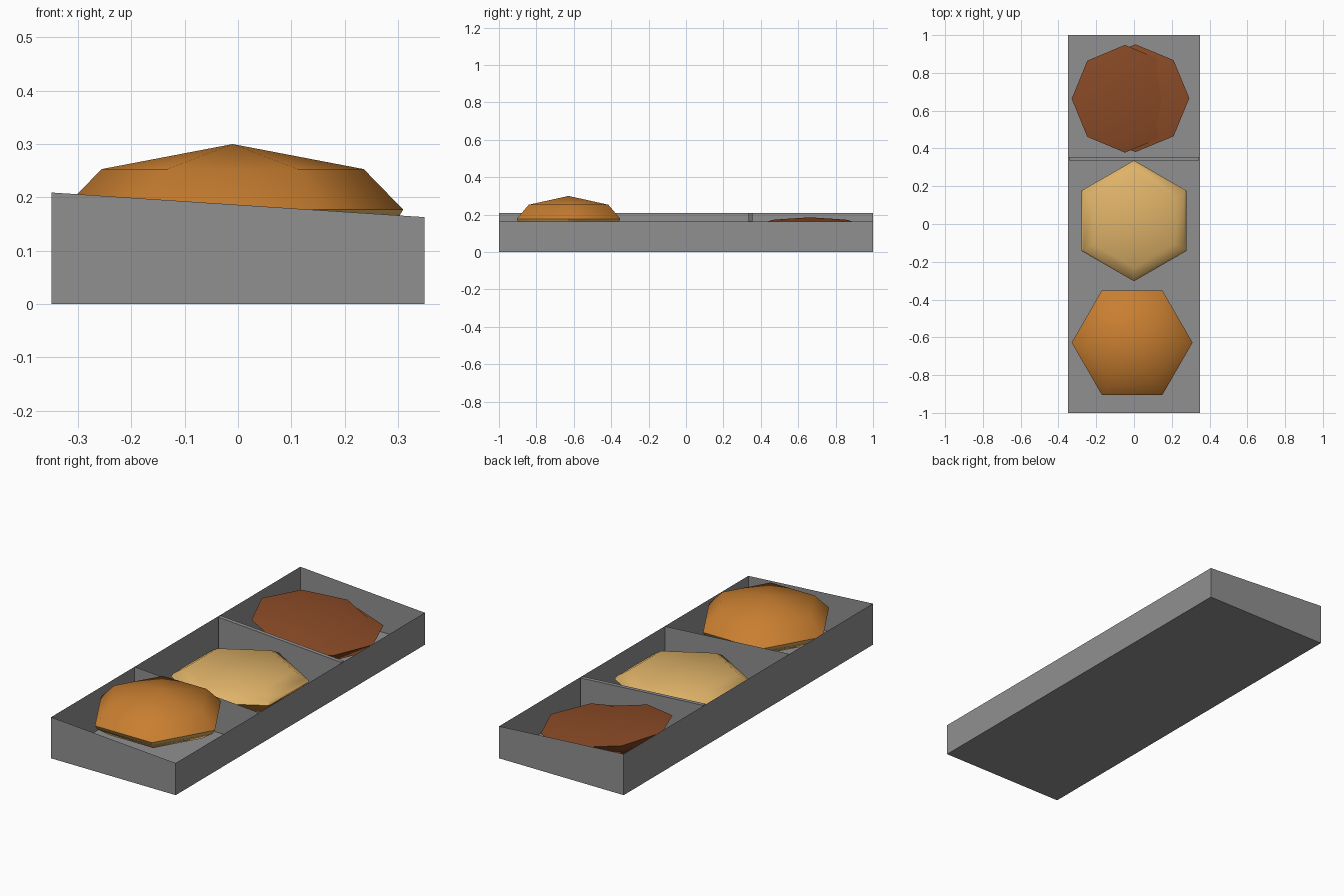
import bpy, bmesh, math
from mathutils import Matrix

if "Cube" in bpy.data.objects:
    bpy.data.objects.remove(bpy.data.objects["Cube"])


def material(name, r, g, b):
    m = bpy.data.materials.new(name)
    m.use_nodes = True
    m.diffuse_color = (r, g, b, 1)
    m.node_tree.nodes["Principled BSDF"].inputs["Base Color"].default_value = (r, g, b, 1)
    return m


GREY = material("tray grey", 0.28, 0.28, 0.28)
CRUST = material("orange crust", 0.58, 0.21, 0.03)
CREAM = material("cream crumb", 0.74, 0.45, 0.14)
BROWN = material("brown crust", 0.26, 0.07, 0.02)


def finish(name, bm, mats):
    me = bpy.data.meshes.new(name)
    bm.to_mesh(me)
    bm.free()
    for m in mats:
        me.materials.append(m)
    ob = bpy.data.objects.new(name, me)
    bpy.context.collection.objects.link(ob)
    return ob


def smooth(ob, degrees):
    bpy.ops.object.select_all(action='DESELECT')
    ob.select_set(True)
    bpy.context.view_layer.objects.active = ob
    bpy.ops.object.shade_smooth_by_angle(angle=math.radians(degrees))


def rim_height(x):
    return 0.186 - 0.066 * x


def tray_block(name, hx, y0, y1, open_top=False):
    """Box whose top follows the sloping rim."""
    bm = bmesh.new()
    bmesh.ops.create_cube(bm, size=2)
    for v in bm.verts:
        v.co.x *= hx
        v.co.y = y1 if v.co.y > 0 else y0
        v.co.z = rim_height(v.co.x) if v.co.z > 0 else 0
    if open_top:
        lid = [f for f in bm.faces if f.normal.z > 0.5 or f.calc_center_median().z > 0.15]
        bmesh.ops.delete(bm, geom=lid, context='FACES_ONLY')
    return finish(name, bm, [GREY])


def bun(name, profile, sides, turn, mats, place):
    """Lathed loaf; rings are (radius, height), faces under the rim take the second material."""
    bm = bmesh.new()
    rings = []
    for r, z in profile:
        if r == 0:
            rings.append([bm.verts.new((0, 0, z))] * sides)
        else:
            rings.append([bm.verts.new((r * math.cos(turn + math.tau * i / sides),
                                        r * math.sin(turn + math.tau * i / sides), z))
                          for i in range(sides)])
    for upper, lower in zip(rings, rings[1:]):
        for i in range(sides):
            j = (i + 1) % sides
            corners = list(dict.fromkeys([upper[i], lower[i], lower[j], upper[j]]))
            f = bm.faces.new(corners)
            if len(mats) > 1 and f.calc_center_median().z < 0:
                f.material_index = 1
    bmesh.ops.recalc_face_normals(bm, faces=bm.faces)
    bmesh.ops.transform(bm, matrix=place, verts=bm.verts)
    ob = finish(name, bm, mats)
    smooth(ob, 50)
    return ob


# Tray and its two dividers
tray_block("tray", 0.35, -1, 1, open_top=True)
tray_block("back_divider", 0.345, 0.335, 0.355)
bm = bmesh.new()
bm.faces.new([bm.verts.new((x, -0.33, z)) for x, z in
              ((-0.35, 0), (0.35, 0), (0.35, rim_height(0.35)), (-0.35, rim_height(-0.35)))])
finish("front_divider", bm, [GREY])

# Crusty bun standing upright at the front
LOAF = [(0, 0.123), (0.246, 0.076), (0.32, 0), (0.308, -0.02), (0.25, -0.06), (0, -0.065)]
bun("front_bun", LOAF, 6, 0, [CRUST, CREAM], Matrix.Translation((-0.01, -0.628, 0.177)))

# Bun lying upside down in the middle, crumb side up
flip = Matrix.Translation((0, 0.017, 0.108)) @ Matrix.Rotation(math.pi, 4, 'X') @ Matrix.Diagonal((1, 1, 0.83, 1))
bun("middle_bun", LOAF, 6, math.pi / 6, [CRUST, CREAM], flip)

# Two overlapping brown rolls at the back, one leaning on the other
ROLL = [(0, 0.02), (0.2, 0.014), (0.285, 0), (0.2, -0.07), (0, -0.085)]
lean = Matrix.Translation((-0.048, 0.663, 0.142)) @ Matrix.Rotation(math.atan(0.15), 4, 'Y')
bun("leaning_roll", ROLL, 8, 0, [BROWN], lean)
bun("lower_roll", ROLL, 8, 0, [BROWN], Matrix.Translation((0.008, 0.666, 0.112)))
